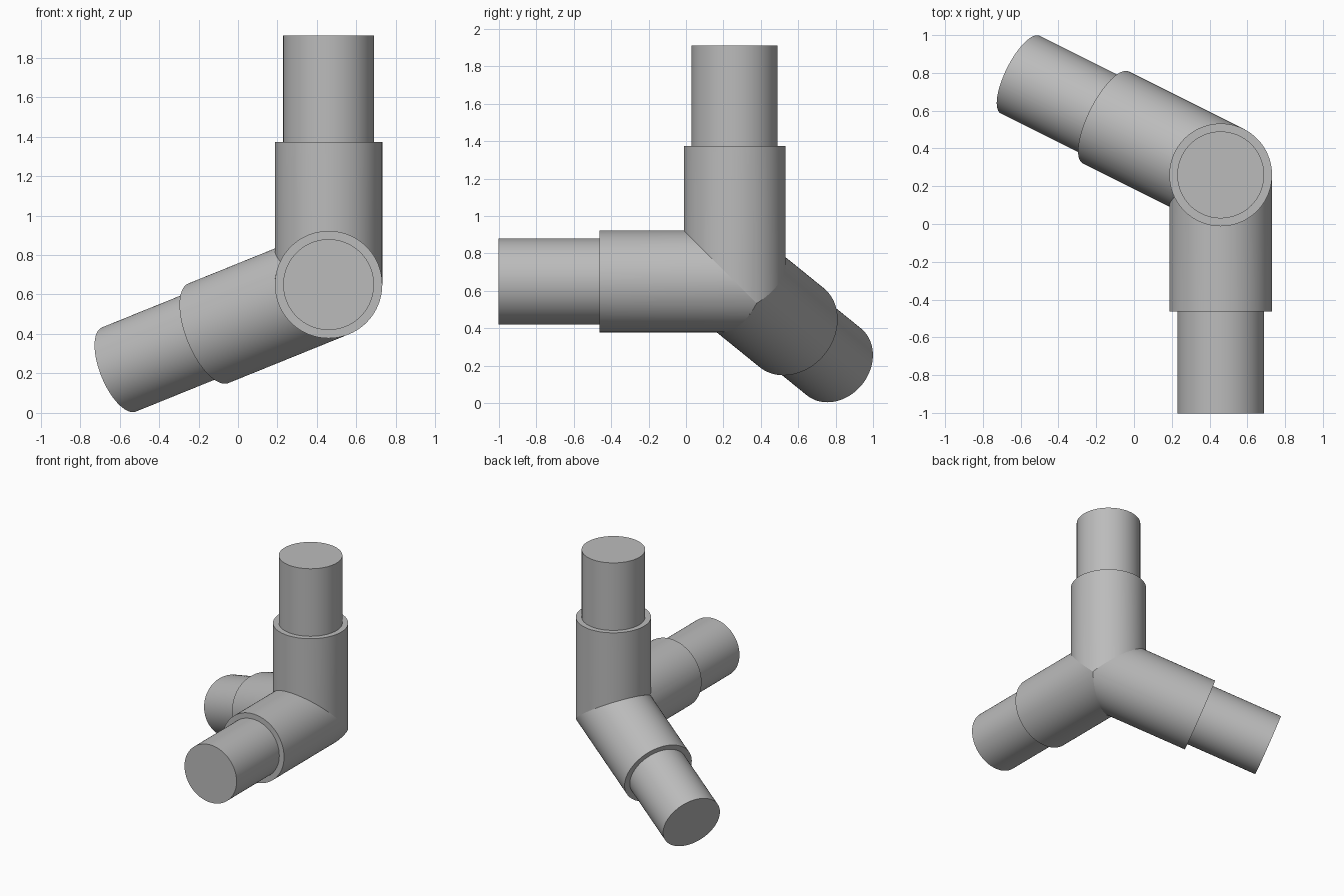
import bpy, bmesh
from math import tau, radians
from mathutils import Vector, Matrix

cube = bpy.data.objects.get("Cube")
if cube:
    bpy.data.objects.remove(cube, do_unlink=True)

CENTRE = Vector((0.459, 0.26, 0.65))
SLEEVE_R, SPIGOT_R = 0.272, 0.23
SLEEVE_END, SPIGOT_END = 0.723, 1.262
SEGMENTS = 96

grey = bpy.data.materials.new("plain grey")
grey.use_nodes = True
colour = (0.5, 0.5, 0.5, 1)
grey.diffuse_color = colour
grey.node_tree.nodes["Principled BSDF"].inputs["Base Color"].default_value = colour

# Directions of the three arms, measured from the joint
ARMS = {
    "upright_arm": Vector((0, 0, 1)),
    "front_arm": Vector((0, -1, 0)),
    "rear_sloping_arm": Vector((-0.842, 0.421, -0.341)).normalized(),
}


def make_arm(name, direction):
    bm = bmesh.new()
    # Stepped profile: sleeve, shoulder, spigot and end cap
    profile = [(SLEEVE_R, -0.6), (SLEEVE_R, SLEEVE_END),
               (SPIGOT_R, SLEEVE_END), (SPIGOT_R, SPIGOT_END)]
    points = [bm.verts.new((r, 0, z)) for r, z in profile]
    edges = [bm.edges.new(pair) for pair in zip(points, points[1:])]
    bmesh.ops.spin(bm, geom=points + edges, cent=(0, 0, 0), axis=(0, 0, 1),
                   angle=tau, steps=SEGMENTS, use_merge=True)
    bmesh.ops.remove_doubles(bm, verts=bm.verts[:], dist=1e-5)
    rim = [e for e in bm.edges if e.is_boundary
           and all(v.co.z > SLEEVE_END + 0.1 for v in e.verts)]
    bmesh.ops.contextual_create(bm, geom=rim)
    bmesh.ops.recalc_face_normals(bm, faces=bm.faces[:])
    turn = direction.to_track_quat('Z', 'Y').to_matrix()
    bmesh.ops.transform(bm, matrix=turn.to_4x4(), verts=bm.verts[:])

    # Mitre against the other arms along the bisecting planes
    for other in ARMS.values():
        if other is not direction:
            bmesh.ops.bisect_plane(
                bm, geom=bm.verts[:] + bm.edges[:] + bm.faces[:], dist=1e-6,
                plane_co=(0, 0, 0), plane_no=direction - other,
                clear_inner=True)

    # Normals point away from the arm's axis on the sleeve
    side = max(bm.faces, key=lambda f: f.calc_area() if len(f.verts) < 9 else 0)
    mid = side.calc_center_median()
    if side.normal.dot(mid - direction * mid.dot(direction)) < 0:
        bmesh.ops.reverse_faces(bm, faces=bm.faces[:])
    bmesh.ops.transform(bm, matrix=Matrix.Translation(CENTRE), verts=bm.verts[:])

    mesh = bpy.data.meshes.new(name)
    bm.to_mesh(mesh)
    bm.free()
    mesh.materials.append(grey)
    obj = bpy.data.objects.new(name, mesh)
    bpy.context.collection.objects.link(obj)
    bpy.ops.object.select_all(action='DESELECT')
    obj.select_set(True)
    bpy.context.view_layer.objects.active = obj
    bpy.ops.object.shade_smooth_by_angle(angle=radians(30))


for arm_name, arm_direction in ARMS.items():
    make_arm(arm_name, arm_direction)
